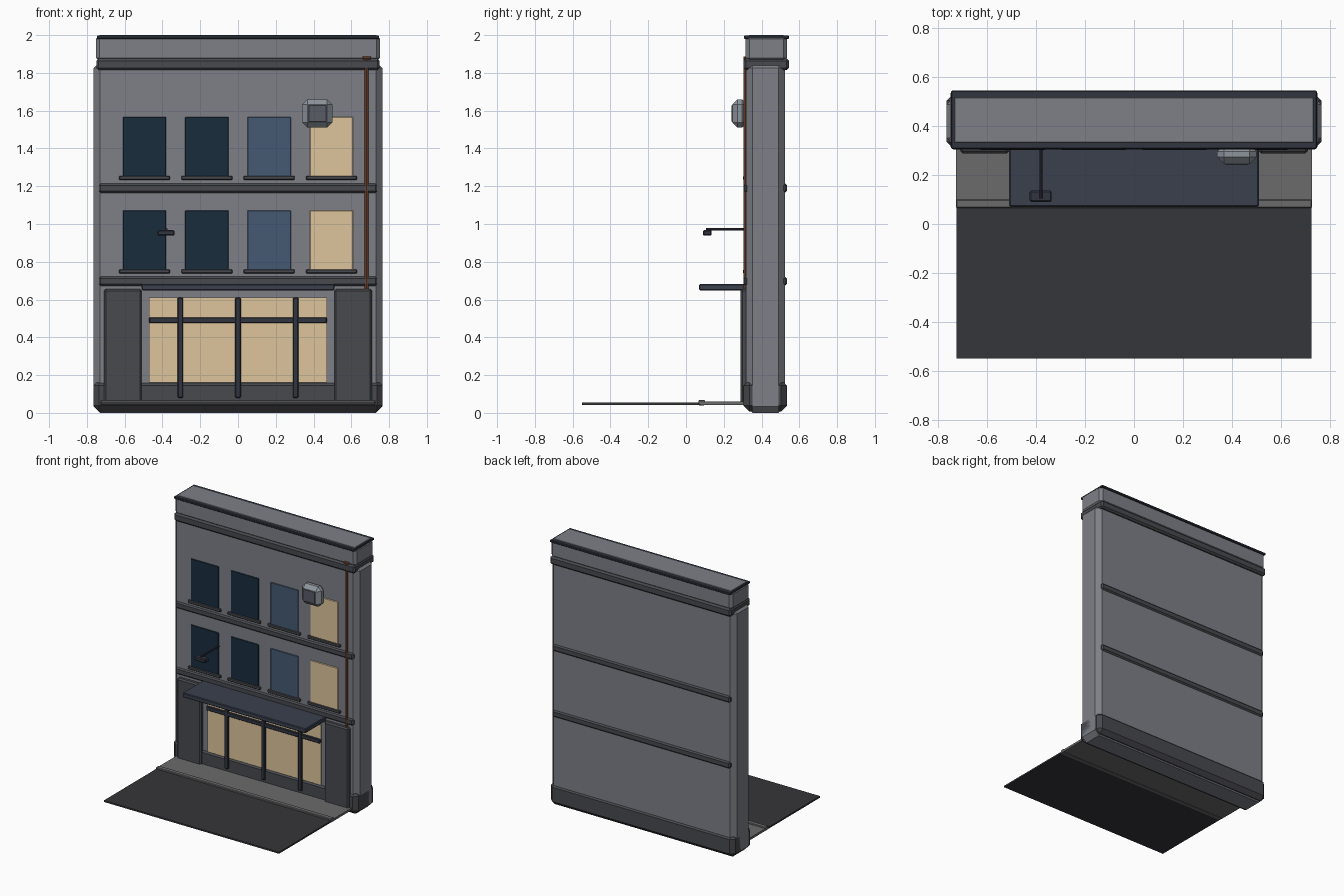
import bpy, bmesh
from mathutils import Vector

if "Cube" in bpy.data.objects:
    bpy.data.objects.remove(bpy.data.objects["Cube"])

def mat(name, hexcol):
    m = bpy.data.materials.new(name)
    rgb = [(int(hexcol[i:i + 2], 16) / 255) ** 2.2 for i in (0, 2, 4)]
    m.diffuse_color = (*rgb, 1)
    m.use_nodes = True
    m.node_tree.nodes["Principled BSDF"].inputs["Base Color"].default_value = m.diffuse_color
    return m

WALL = mat("wall_grey", "7d7f86")
TRIM = mat("trim_grey", "4a4b50")
STONE = mat("pavement_grey", "6a6a6c")
ROAD = mat("asphalt", "38393c")
METAL = mat("dark_metal", "343842")
NAVY = mat("awning_navy", "3c424f")
DARK = mat("dark_glass", "1f303f")
BLUE = mat("blue_glass", "465a72")
WARM = mat("lit_glass", "dcc39a")
RUST = mat("rust", "7a4a35")
UNIT = mat("unit_grey", "8d949b")
GRILL = mat("grill_grey", "5a5c66")

def box(name, x, y, z, m, bevel=0.0):
    """Chamfered box from (min, max) ranges."""
    bm = bmesh.new()
    bmesh.ops.create_cube(bm, size=1)
    for v in bm.verts:
        v.co = Vector([(r[0] + r[1]) / 2 + c * (r[1] - r[0])
                       for c, r in zip(v.co, (x, y, z))])
    if bevel:
        bmesh.ops.bevel(bm, geom=bm.edges[:], offset=bevel, segments=1,
                        affect='EDGES', clamp_overlap=True)
    me = bpy.data.meshes.new(name)
    bm.to_mesh(me)
    bm.free()
    me.materials.append(m)
    ob = bpy.data.objects.new(name, me)
    bpy.context.collection.objects.link(ob)
    return ob

def rod(name, p, q, r, m, sides=8):
    """Thin cylinder between two points."""
    p, q = Vector(p), Vector(q)
    bpy.ops.mesh.primitive_cylinder_add(vertices=sides, radius=r,
                                        depth=(q - p).length, location=(p + q) / 2)
    ob = bpy.context.object
    ob.rotation_euler = (q - p).to_track_quat('Z', 'Y').to_euler()
    ob.name = name
    ob.data.materials.append(m)
    bpy.ops.object.shade_smooth_by_angle()

# Building shell
box("wall", (-.765, .765), (.317, .524), (0, 1.86), WALL, .035)
box("plinth", (-.765, .765), (.305, .534), (.008, .175), TRIM, .03)
for i, z in enumerate((.697, 1.19)):
    box(f"floor_band_{i}", (-.737, .737), (.307, .534), (z - .025, z + .025), TRIM, .01)
box("cornice", (-.75, .75), (.305, .545), (1.815, 1.876), TRIM, .012)
box("parapet", (-.752, .752), (.315, .535), (1.86, 2.0), WALL, .02)
box("parapet_cap", (-.747, .747), (.307, .545), (1.98, 1.998), METAL, .004)

# Ground
box("sidewalk", (-.727, .727), (.08, .33), (.043, .06), STONE)
box("curb", (-.727, .727), (.065, .1), (.04, .068), STONE, .004)
box("road", (-.725, .725), (-.55, .09), (.043, .055), ROAD)

# Upper windows with sills
for row, z in enumerate((.75, 1.245)):
    for col, (x, m) in enumerate(zip((-.495, -.165, .165, .495), (DARK, DARK, BLUE, WARM))):
        box(f"window_{row}_{col}", (x - .115, x + .115), (.312, .33), (z, z + .322), m, .003)
        box(f"sill_{row}_{col}", (x - .135, x + .135), (.303, .325),
            (z - .012, z + .01), TRIM, .004)

# Shopfront
for s, n in ((-1, "left"), (1, "right")):
    box(f"shop_pilaster_{n}", sorted((s * .51, s * .71)), (.288, .33), (.045, .655), TRIM, .01)
box("shop_window", (-.47, .47), (.308, .33), (.16, .61), WARM)
for i, x in enumerate((-.305, 0, .305)):
    box(f"mullion_{i}", (x - .015, x + .015), (.293, .32), (.08, .61), METAL, .004)
box("transom", (-.47, .47), (.295, .32), (.475, .506), METAL, .004)
box("awning", (-.51, .51), (.07, .32), (.648, .682), NAVY, .005)

# Air conditioner
box("air_unit", (.34, .5), (.245, .325), (1.51, 1.66), UNIT, .028)
box("air_unit_grill", (.372, .468), (.241, .26), (1.54, 1.63), GRILL, .003)

# Drainpipe
rod("drainpipe", (.68, .315, .45), (.68, .315, 1.88), .01, RUST)
box("drain_head", (.66, .705), (.305, .325), (1.872, 1.888), RUST, .003)

# Sign lamp
rod("lamp_arm", (-.38, .105, .972), (-.38, .325, .972), .007, METAL)
box("lamp_head", (-.426, -.336), (.09, .136), (.938, .968), METAL, .006)
